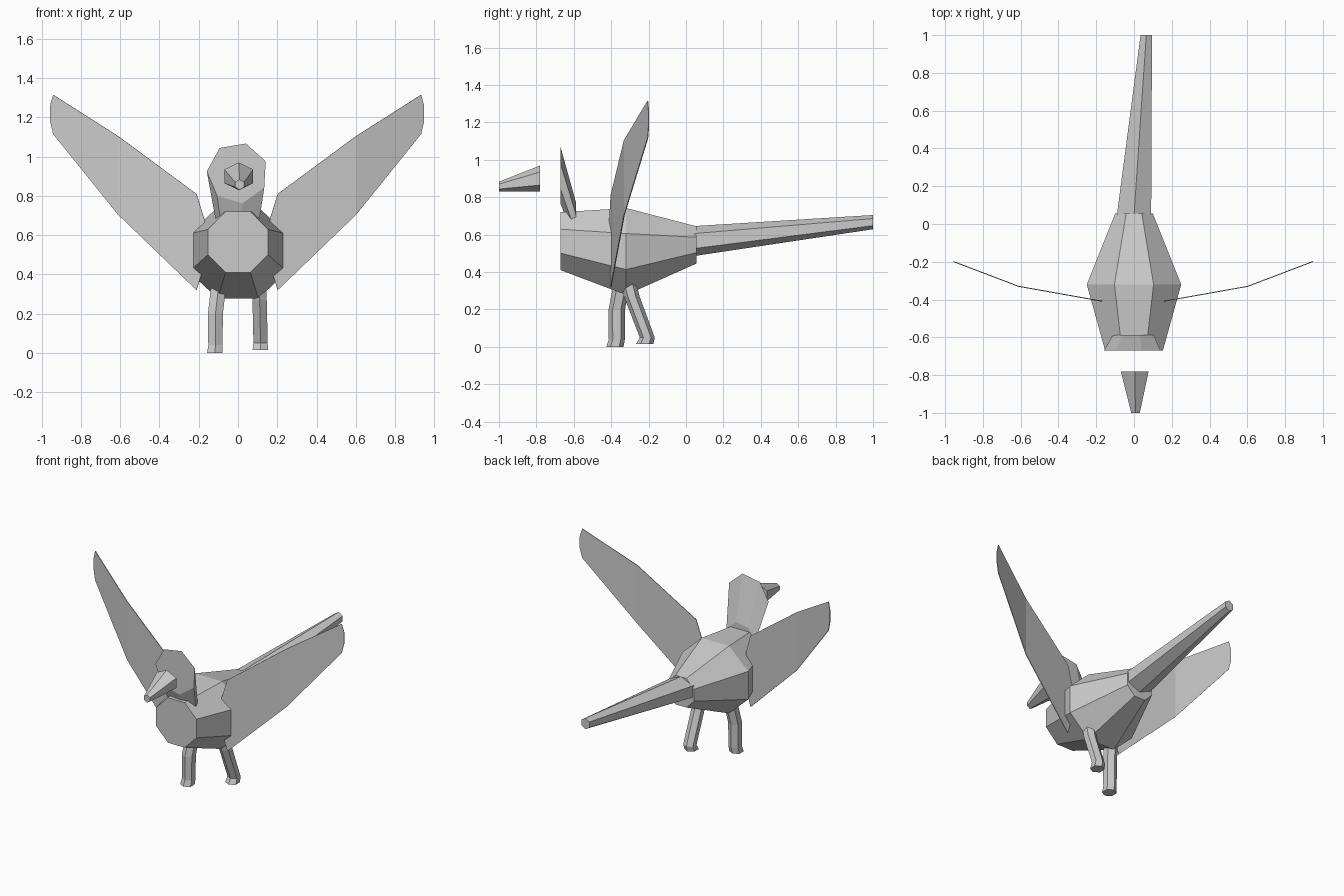
import bpy, bmesh
from math import cos, sin, pi, radians

if "Cube" in bpy.data.objects:
    bpy.data.objects.remove(bpy.data.objects["Cube"])

grey = bpy.data.materials.new("light_grey")
grey.use_nodes = True
grey.diffuse_color = (0.6, 0.6, 0.6, 1)
grey.node_tree.nodes["Principled BSDF"].inputs["Base Color"].default_value = (0.6, 0.6, 0.6, 1)


def finish(name, bm):
    """Turn a bmesh into a flat shaded grey object."""
    bmesh.ops.recalc_face_normals(bm, faces=bm.faces)
    mesh = bpy.data.meshes.new(name)
    bm.to_mesh(mesh)
    bm.free()
    mesh.materials.append(grey)
    obj = bpy.data.objects.new(name, mesh)
    bpy.context.collection.objects.link(obj)
    return obj


def loft(name, sides, phase, rings, upright=False):
    """Capped tube through rings (x, y, z, radius, radius); rings lie level if upright, else face y."""
    bm = bmesh.new()
    loops = []
    for x, y, z, ra, rb in rings:
        loop = []
        for i in range(sides):
            a = radians(phase) + 2 * pi * i / sides
            u, v = ra * cos(a), rb * sin(a)
            loop.append(bm.verts.new((x + u, y + v, z) if upright else (x + u, y, z + v)))
        loops.append(loop)
    for low, high in zip(loops, loops[1:]):
        for i in range(sides):
            j = (i + 1) % sides
            bm.faces.new((low[i], low[j], high[j], high[i]))
    bm.faces.new(loops[0])
    bm.faces.new(loops[-1])
    return finish(name, bm)


# Body: three flat-sided octagons, widest at the wings
k = 1 / cos(pi / 8)
loft("body", 8, 22.5, [
    (0, -0.67, 0.565, 0.153 * k, 0.155 * k),
    (0, -0.32, 0.51, 0.25 * k, 0.232 * k),
    (0, 0.055, 0.545, 0.10 * k, 0.10 * k)])

# Head and neck: slanted seven-sided taper sinking into the body
loft("head", 7, 74, [
    (-0.003, -0.67, 0.917, 0.156, 0.156),
    (0, -0.587, 0.66, 0.112, 0.112)])

# Beak, floating in front of the head
loft("beak", 6, 90, [
    (0.008, -1.0, 0.857, 0.026, 0.026),
    (0.004, -0.78, 0.90, 0.085, 0.07)])

# Tail: long tapering six-sided rod
loft("tail", 6, 90, [
    (0, 0.045, 0.566, 0.105, 0.08),
    (0.065, 1.0, 0.667, 0.035, 0.038)])

# Legs: one a little forward, the other trailing
loft("right_leg", 6, 90, [
    (-0.118, -0.38, 0, 0.045, 0.046),
    (-0.115, -0.37, 0.04, 0.042, 0.043),
    (-0.115, -0.37, 0.2, 0.044, 0.044),
    (-0.10, -0.345, 0.33, 0.044, 0.044)], upright=True)
loft("left_leg", 6, 90, [
    (0.113, -0.221, 0.015, 0.045, 0.046),
    (0.115, -0.207, 0.05, 0.042, 0.04),
    (0.11, -0.29, 0.27, 0.042, 0.042),
    (0.105, -0.315, 0.37, 0.042, 0.042)], upright=True)


def wing(name, side, shift):
    """Thin two-panel wing, bent backward at the middle."""
    bm = bmesh.new()
    root = [(0.205, 0.32), (0.168, 0.44), (0.165, 0.68), (0.205, 0.81)]
    bend = [(0.605, 1.105), (0.605, 0.705)]
    tip = [(0.935, 1.115), (0.95, 1.18), (0.95, 1.26), (0.935, 1.315)]

    def vert(p):
        x, z = p
        y = -0.33 + (x - 0.605) * (0.38 if x > 0.605 else 0.178)
        return bm.verts.new((side * x + shift, y, z))

    inner, middle, outer = ([vert(p) for p in part] for part in (root, bend, tip))
    bm.faces.new(inner + middle)
    bm.faces.new([middle[0], middle[1]] + outer)
    obj = finish(name, bm)
    plate = obj.modifiers.new("thickness", "SOLIDIFY")
    plate.thickness = 0.005
    plate.offset = 0
    return obj


wing("left_wing", 1, -0.003)
wing("right_wing", -1, -0.006)
